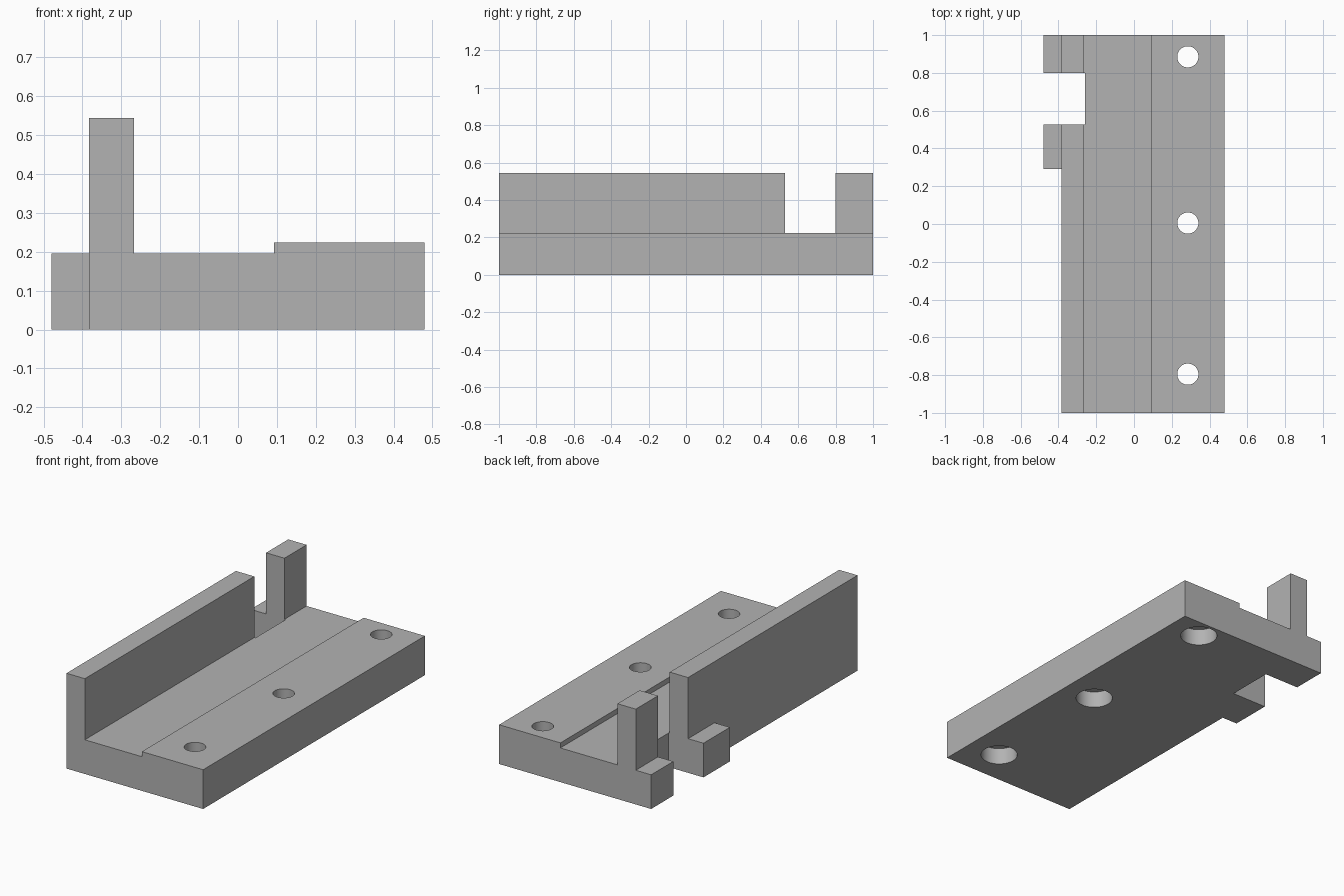
import bpy, bmesh
from mathutils import Matrix, Vector

cube = bpy.data.objects.get("Cube")
if cube:
    bpy.data.objects.remove(cube, do_unlink=True)

grey = bpy.data.materials.new("plain grey")
grey.use_nodes = True
grey.diffuse_color = (0.45, 0.45, 0.45, 1)
grey.node_tree.nodes["Principled BSDF"].inputs["Base Color"].default_value = grey.diffuse_color

BASE, PAD, TOP = 0.195, 0.224, 0.544      # heights
EDGE, OUT, INN, STEP = -0.48, -0.383, -0.267, 0.093


def make_object(name, bm):
    bmesh.ops.recalc_face_normals(bm, faces=bm.faces)
    mesh = bpy.data.meshes.new(name)
    bm.to_mesh(mesh)
    bm.free()
    mesh.materials.append(grey)
    obj = bpy.data.objects.new(name, mesh)
    bpy.context.collection.objects.link(obj)
    return obj


def box(name, low, high):
    low, high = Vector(low), Vector(high)
    bm = bmesh.new()
    place = Matrix.Translation((low + high) / 2) @ Matrix.Diagonal((*(high - low), 1))
    bmesh.ops.create_cube(bm, size=1, matrix=place)
    return make_object(name, bm)


def cylinder(name, x, y, radius, low, high):
    bm = bmesh.new()
    bmesh.ops.create_cone(bm, cap_ends=True, segments=48, radius1=radius, radius2=radius,
                          depth=high - low, matrix=Matrix.Translation((x, y, (low + high) / 2)))
    return make_object(name, bm)


# Bracket body: cross-section with ledge, upright wall, channel and raised pad
profile = [(EDGE, 0), (-EDGE, 0), (-EDGE, PAD), (STEP, PAD), (STEP, BASE),
           (INN, BASE), (INN, TOP), (OUT, TOP), (OUT, BASE), (EDGE, BASE)]
bm = bmesh.new()
section = bm.faces.new([bm.verts.new((x, -1, z)) for x, z in profile])
side = bmesh.ops.extrude_face_region(bm, geom=[section])
moved = [v for v in side["geom"] if isinstance(v, bmesh.types.BMVert)]
bmesh.ops.translate(bm, verts=moved, vec=(0, 2, 0))
body = make_object("bracket_body", bm)

# Cutters: trimmed ledge, wall notch, stepped screw holes
cutters = [box("ledge_cutter", (-0.7, -1.2, -0.2), (OUT, 0.29, 0.8)),
           box("notch_cutter", (-0.7, 0.528, -0.2), (-0.26, 0.8, 0.8))]
for y in (-0.795, 0.005, 0.885):
    cutters.append(cylinder("screw_hole_cutter", 0.285, y, 0.056, -0.1, 0.4))
    cutters.append(cylinder("counterbore_cutter", 0.285, y, 0.098, -0.1, 0.095))

for cutter in cutters:
    cut = body.modifiers.new(cutter.name, "BOOLEAN")
    cut.operation = "DIFFERENCE"
    cut.solver = "EXACT"
    cut.object = cutter

# Apply the cuts and discard the cutters
bpy.context.view_layer.update()
graph = bpy.context.evaluated_depsgraph_get()
body_mesh = bpy.data.meshes.new_from_object(body.evaluated_get(graph))
body.modifiers.clear()
body.data = body_mesh
for cutter in cutters:
    bpy.data.objects.remove(cutter, do_unlink=True)
body_mesh.materials.clear()
body_mesh.materials.append(grey)

# Smooth hole walls, sharp edges elsewhere
bpy.ops.object.select_all(action="DESELECT")
body.select_set(True)
bpy.context.view_layer.objects.active = body
bpy.ops.object.shade_smooth_by_angle(angle=0.5)
